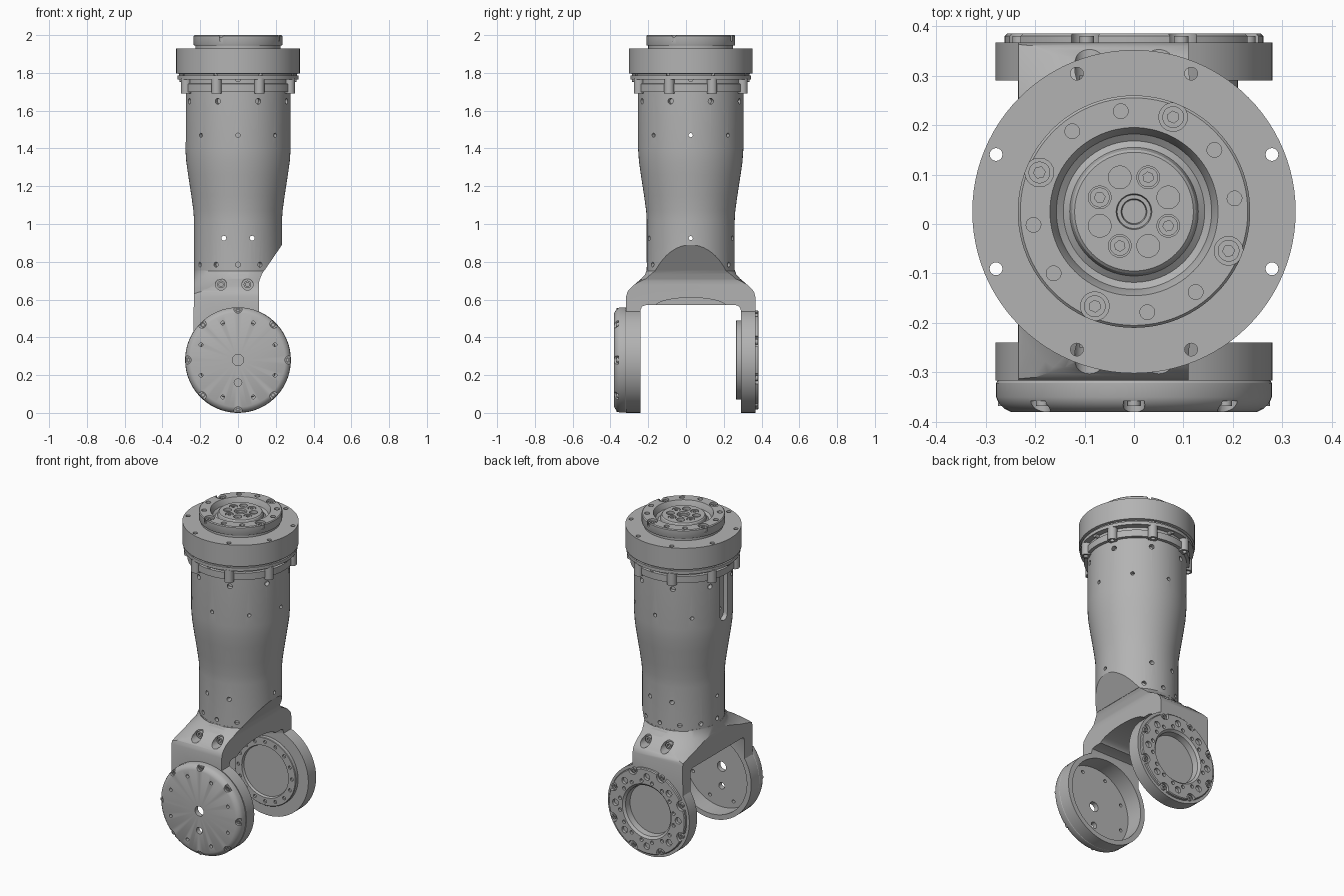
import bpy, bmesh
from math import cos, sin, pi, radians, copysign
from mathutils import Matrix

if "Cube" in bpy.data.objects:
    bpy.data.objects.remove(bpy.data.objects["Cube"], do_unlink=True)

grey = bpy.data.materials.new("machined grey")
grey.use_nodes = True
grey.diffuse_color = (0.45, 0.45, 0.45, 1)
grey.node_tree.nodes["Principled BSDF"].inputs["Base Color"].default_value = grey.diffuse_color

T = lambda x, y, z: Matrix.Translation((x, y, z))
R = lambda deg, axis: Matrix.Rotation(radians(deg), 4, axis)
AXIS_Y = 0.025                                # depth of the tube's axis
BODY = T(0, AXIS_Y, 0)
FRONT = T(0, 0, 0.28) @ R(90, 'X')            # joint frames: local z points outward
BACK = T(0, 0, 0.28) @ R(-90, 'X')
parts = []


def finish(name, bm, keep=True):
    bmesh.ops.recalc_face_normals(bm, faces=bm.faces)
    mesh = bpy.data.meshes.new(name)
    bm.to_mesh(mesh)
    bm.free()
    mesh.materials.append(grey)
    obj = bpy.data.objects.new(name, mesh)
    bpy.context.collection.objects.link(obj)
    if keep:
        parts.append(obj)
    return obj


def loft(bm, rings):
    """Skin rings of vertices, capping both ends."""
    for a, b in zip(rings, rings[1:]):
        n = len(a)
        for i in range(n):
            bm.faces.new((a[i], a[(i + 1) % n], b[(i + 1) % n], b[i]))
    bm.faces.new(rings[0])
    bm.faces.new(rings[-1])


def lathe(name, profile, frame, n=64):
    bm = bmesh.new()
    loft(bm, [[bm.verts.new(frame @ T(r * cos(2 * pi * i / n), r * sin(2 * pi * i / n), z).translation)
               for i in range(n)] for r, z in profile])
    return finish(name, bm)


def prism(name, outline, place, lo, hi, keep=False):
    bm = bmesh.new()
    loft(bm, [[bm.verts.new(place(u, v, d)) for u, v in outline] for d in (lo, hi)])
    return finish(name, bm, keep)


def pins(name, items, keep=False):
    """Cylinders given as (frame, radius, start, end, sides)."""
    bm = bmesh.new()
    for frame, r, lo, hi, n in items:
        bmesh.ops.create_cone(bm, cap_ends=True, segments=n, radius1=r, radius2=r,
                              depth=hi - lo, matrix=frame @ T(0, 0, (lo + hi) / 2))
    return finish(name, bm, keep)


def boolean(obj, tool, operation='DIFFERENCE'):
    mod = obj.modifiers.new("cut", 'BOOLEAN')
    mod.object, mod.operation, mod.solver = tool, operation, 'EXACT'
    bpy.context.view_layer.update()
    mesh = bpy.data.meshes.new_from_object(obj.evaluated_get(bpy.context.evaluated_depsgraph_get()))
    obj.modifiers.clear()
    obj.data = mesh
    bpy.data.objects.remove(tool, do_unlink=True)


def drill(obj, items):
    boolean(obj, pins("drill", items))


def circle(frame, count, radius, start=0.0):
    return [frame @ R(start + 360 * k / count, 'Z') @ T(radius, 0, 0) for k in range(count)]


def radial(z, degrees):
    return [T(0, AXIS_Y, z) @ R(a, 'Z') @ R(90, 'Y') for a in degrees]


def bolts(name, frames, r, lo, hi):
    """Socket-head screws with hexagonal recesses."""
    heads = pins(name, [(f, r, lo, hi, 24) for f in frames], True)
    drill(heads, [(f, r * 0.55, hi - 0.012, hi + 0.01, 6) for f in frames])


# Waisted tube with a slanted relief, cable slot and screw holes
tube = lathe("arm_tube", [(0.233, 0.755), (0.233, 1.02), (0.236, 1.07), (0.247, 1.15), (0.264, 1.26),
                          (0.274, 1.33), (0.279, 1.40), (0.279, 1.70)], BODY)
along_y = lambda x, z, y: (x, y, z)
along_x = lambda y, z, x: (x, y, z)
boolean(tube, prism("relief", [(0.127, 0.735), (0.24, 0.9), (0.5, 0.9), (0.5, 0.5), (0.127, 0.5)],
                    along_y, -0.5, 0.5))
slot = [(AXIS_Y + 0.035 * cos(pi * i / 12), 1.44 - 0.035 * sin(pi * i / 12)) for i in range(13)]
boolean(tube, prism("slot", slot + [(AXIS_Y - 0.035, 1.72), (AXIS_Y + 0.035, 1.72)], along_x, -0.4, -0.25))
eighths = [45 * k for k in range(8)]
drill(tube, [(f, 0.015, 0.25, 0.35, 16) for f in radial(1.65, [a + 22.5 for a in eighths])]
      + [(f, 0.011, 0.25, 0.35, 16) for f in radial(1.47, [a for a in eighths if a % 180])]
      + [(f, 0.013, 0.21, 0.3, 16) for f in radial(0.785, range(60, 301, 30))])
drill(tube, [(f, 0.011, -0.4, 0.4, 16) for f in radial(1.47, [0]) + radial(0.925, [0])])
drill(tube, [(T(x, 0, 0.925) @ R(90, 'X'), 0.013, -0.4, 0.4, 16) for x in (-0.075, 0.075)])

# Top collar: stepped flange, output ring, grooved bowl and hub
collar = lathe("top_collar", [
    (0.27, 1.70), (0.298, 1.70), (0.298, 1.742), (0.285, 1.745), (0.285, 1.765), (0.32, 1.765),
    (0.32, 1.785), (0.312, 1.787), (0.312, 1.795), (0.327, 1.798), (0.327, 1.93), (0.225, 1.93),
    (0.225, 1.945), (0.233, 1.946), (0.235, 1.95), (0.235, 1.995), (0.23, 2.0), (0.17, 2.0),
    (0.163, 1.985), (0.157, 1.965), (0.143, 1.955), (0.13, 1.965), (0.125, 1.985), (0.12, 1.99),
    (0.036, 1.99), (0.034, 1.98), (0.026, 1.98), (0.024, 1.97)], BODY, 96)
big, hub = circle(BODY, 4, 0.207, 67.5), circle(BODY, 8, 0.075, 22.5)
small = [f for k, f in enumerate(circle(BODY, 12, 0.205, 7.5)) if k % 3 != 2]
rim = circle(BODY, 8, 0.302, 22.5)
drill(collar, [(f, 0.029, 1.97, 2.05, 24) for f in big] + [(f, 0.023, 1.972, 2.05, 24) for f in hub]
      + [(f, 0.015, 1.98, 2.05, 16) for f in small])
drill(collar, [(f, 0.013, 1.6, 2.05, 16) for f in rim])
bolts("output_ring_bolts", big, 0.022, 1.96, 1.99)
bolts("hub_bolts", hub[1::2], 0.02, 1.96, 1.988)
lugs = pins("flange_lugs", [(f, 0.027, 1.69, 1.77, 24) for f in circle(BODY, 8, 0.297, 22.5)], True)
drill(lugs, [(f, 0.013, 1.6, 1.8, 16) for f in rim])
pins("locating_tabs", [(f, 0.014, 0.27, 0.31, 16) for f in radial(1.765, [0, 90, 180, 270])], True)

# Fork: front silhouette, side silhouette and a round-to-square shoulder intersected
arc = [radians(66.9 - 279.8 * i / 56) for i in range(57)]
outline = [(-0.233, 0.757), (0.14, 0.757), (0.127, 0.735), (0.113, 0.7), (0.11, 0.68)]
outline += [(0.28 * cos(a), 0.28 + 0.28 * sin(a)) for a in arc]
fork = prism("fork", outline, along_y, -0.45, 0.45, True)
half = [(0.235, 0.757), (0.24, 0.735), (0.26, 0.712), (0.315, 0.665), (0.335, 0.642), (0.342, 0.615),
        (0.342, -0.1), (0.265, -0.1), (0.265, 0.545), (0.258, 0.563), (0.24, 0.57)]
side = [(AXIS_Y + y, z) for y, z in half] + [(AXIS_Y - y, z) for y, z in reversed(half)]
boolean(fork, prism("side", side, along_x, -0.5, 0.5), 'INTERSECT')
bm = bmesh.new()
rings = []
for z, a, b, power in [(0.8, 0.234, 0.234, 2), (0.75, 0.234, 0.234, 2), (0.71, 0.238, 0.262, 2.3),
                       (0.66, 0.26, 0.34, 3.2), (0.6, 0.32, 0.42, 6), (-0.1, 0.36, 0.46, 8)]:
    ring = []
    for i in range(64):
        c, s = cos(2 * pi * i / 64), sin(2 * pi * i / 64)
        ring.append(bm.verts.new((a * copysign(abs(c) ** (2 / power), c),
                                  AXIS_Y + b * copysign(abs(s) ** (2 / power), s), z)))
    rings.append(ring)
loft(bm, rings)
boolean(fork, finish("shoulder", bm, False), 'INTERSECT')
vault = [(AXIS_Y + 0.19 * cos(pi * i / 24), 0.56 + 0.05 * sin(pi * i / 24)) for i in range(25)]
boolean(fork, prism("vault", vault, along_x, -0.15, 0.4))
drill(fork, [(FRONT, 0.25, 0.2, 0.5, 64), (BACK, 0.2, 0.2, 0.5, 64)])
pockets = [BODY @ T(x, 0, 0.68) @ R(turn, 'X') for x in (-0.09, 0.05) for turn in (90, -90)]
drill(fork, [(f, 0.03, 0.255, 0.45, 24) for f in pockets])
bolts("fork_bolts", pockets, 0.02, 0.245, 0.275)

# Front joint cap: a thin dish with edge notches
cap = lathe("front_cap", [(0.02, 0.35), (0.25, 0.35), (0.25, 0.317), (0.276, 0.317), (0.279, 0.322),
                          (0.279, 0.35), (0.273, 0.364), (0.262, 0.374), (0.25, 0.38), (0.02, 0.38)], FRONT)
notches = circle(FRONT, 8, 0.27)
drill(cap, [(f, 0.022, 0.358, 0.42, 20) for f in notches]
      + [(f, 0.01, 0.3, 0.42, 16) for f in circle(FRONT, 8, 0.212, 22.5)]
      + [(FRONT, 0.03, 0.3, 0.42, 32), (FRONT @ T(0, -0.12, 0), 0.02, 0.3, 0.42, 24)])
bolts("cap_bolts", circle(FRONT, 8, 0.262), 0.013, 0.35, 0.368)

# Back joint bearing: recessed hub, scalloped outer ring, bolt circles
bearing = lathe("back_bearing", [
    (0.02, 0.28), (0.155, 0.28), (0.16, 0.265), (0.207, 0.265), (0.21, 0.268), (0.21, 0.29), (0.203, 0.29),
    (0.203, 0.36), (0.262, 0.36), (0.262, 0.38), (0.257, 0.385), (0.168, 0.385), (0.155, 0.372),
    (0.15, 0.335), (0.02, 0.335)], BACK)
drill(bearing, [(f, 0.03, 0.366, 0.42, 24) for f in circle(BACK, 8, 0.255, 22.5)]
      + [(f, 0.02, 0.365, 0.42, 20) for f in circle(BACK, 8, 0.215)]
      + [(f, 0.011, 0.37, 0.42, 16) for f in circle(BACK, 16, 0.187, 11.25)]
      + [(f, 0.01, 0.2, 0.275, 16) for f in circle(BACK, 16, 0.184)])
bolts("bearing_bolts", circle(BACK, 8, 0.25, 22.5), 0.015, 0.355, 0.38)

# Smooth curved faces while keeping edges crisp
bpy.ops.object.select_all(action='DESELECT')
for obj in parts:
    obj.select_set(True)
bpy.context.view_layer.objects.active = parts[0]
bpy.ops.object.shade_smooth_by_angle(angle=radians(30))
